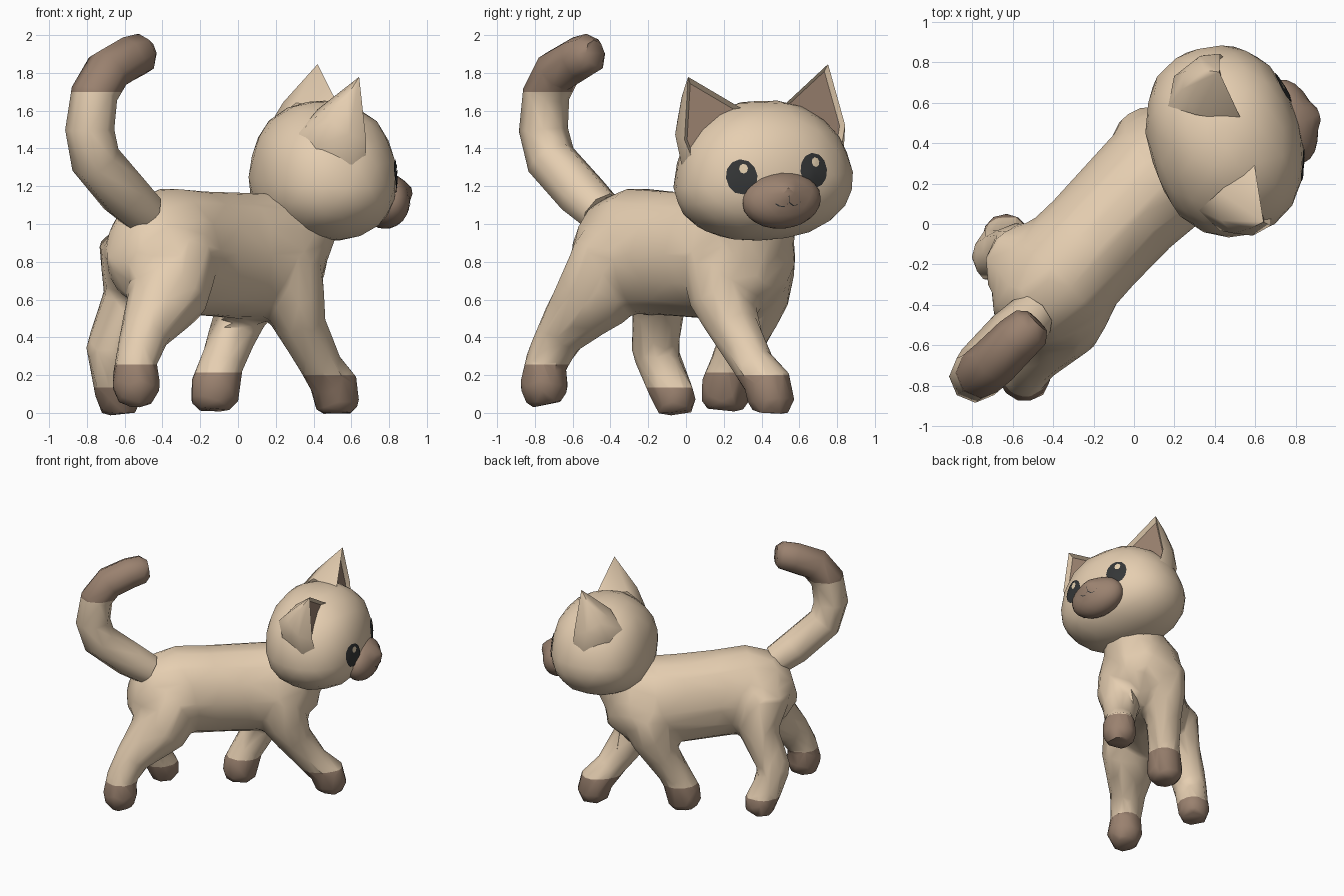
import bpy, bmesh, math, random
from mathutils import Vector, Matrix
from mathutils.bvhtree import BVHTree

if "Cube" in bpy.data.objects:
    bpy.data.objects.remove(bpy.data.objects["Cube"])

random.seed(4)


def material(name, rgb):
    m = bpy.data.materials.new(name)
    m.diffuse_color = (*rgb, 1)
    m.use_nodes = True
    m.node_tree.nodes["Principled BSDF"].inputs["Base Color"].default_value = m.diffuse_color
    return m


TAN = material("tan fur", (0.79, 0.62, 0.44))
BROWN = material("brown fur", (0.325, 0.222, 0.16))
DARK = material("dark eye", (0.035, 0.037, 0.038))
CREAM = material("eye highlight", (0.79, 0.64, 0.44))


def finish(name, bm, mats, angle=40, matrix=None):
    if matrix:
        bm.transform(matrix)
    me = bpy.data.meshes.new(name)
    bm.to_mesh(me)
    bm.free()
    for m in mats:
        me.materials.append(m)
    ob = bpy.data.objects.new(name, me)
    bpy.context.collection.objects.link(ob)
    bpy.ops.object.select_all(action='DESELECT')
    ob.select_set(True)
    bpy.context.view_layer.objects.active = ob
    bpy.ops.object.shade_smooth_by_angle(angle=math.radians(angle))
    return ob


SIDE = Vector((1, -1, 0)).normalized()   # across the body


def tube(bm, rings, sides=10):
    """Closed tube through (x, y, z, half width[, half height]) rings."""
    pts = [Vector(r[:3]) for r in rings]
    loops = []
    for i, r in enumerate(rings):
        t = pts[min(i + 1, len(pts) - 1)] - pts[max(i - 1, 0)]
        up = SIDE.cross(t).normalized()
        side = t.cross(up).normalized()
        loop = []
        for k in range(sides):
            a = 2 * math.pi * k / sides
            loop.append(bm.verts.new(pts[i] + side * r[3] * math.cos(a) + up * r[-1] * math.sin(a)))
        loops.append(loop)
    faces = [bm.faces.new(loops[0]), bm.faces.new(loops[-1][::-1])]
    for a, b in zip(loops, loops[1:]):
        for k in range(sides):
            n = (k + 1) % sides
            faces.append(bm.faces.new((a[k], b[k], b[n], a[n])))
    bmesh.ops.recalc_face_normals(bm, faces=faces)


def colour_split(bm, z, above, near=None):
    """Cut at height z and give one side the second material."""
    def ok(p):
        return near is None or (math.hypot(p.x - near[0], p.y - near[1]) < 0.24 and p.z < 0.5)
    fs = [f for f in bm.faces if ok(f.calc_center_median())]
    geom = set(fs) | {e for f in fs for e in f.edges} | {v for f in fs for v in f.verts}
    bmesh.ops.bisect_plane(bm, geom=list(geom), plane_co=(0, 0, z), plane_no=(0, 0, 1))
    for f in bm.faces:
        c = f.calc_center_median()
        if ok(c) and (c.z > z) == above:
            f.material_index = 1


# Torso, neck and legs, fused into one faceted skin
bm = bmesh.new()
tube(bm, [(-0.61, -0.51, 0.90, 0.13, 0.15), (-0.53, -0.43, 0.87, 0.24, 0.27),
          (-0.38, -0.28, 0.86, 0.30, 0.34), (-0.20, -0.09, 0.845, 0.29, 0.335),
          (-0.02, 0.10, 0.835, 0.295, 0.34), (0.14, 0.25, 0.83, 0.31, 0.34),
          (0.28, 0.38, 0.82, 0.27, 0.28), (0.39, 0.47, 0.82, 0.14, 0.16)], 14)
tube(bm, [(0.20, 0.30, 0.80, 0.26), (0.31, 0.36, 1.0, 0.23), (0.38, 0.39, 1.15, 0.2)])
tube(bm, [(0.20, 0.20, 0.95, 0.10), (0.25, 0.185, 0.78, 0.20), (0.29, 0.19, 0.60, 0.18),
          (0.335, 0.245, 0.46, 0.14), (0.44, 0.36, 0.25, 0.115),
          (0.51, 0.44, 0.15, 0.13), (0.52, 0.45, 0.06, 0.13), (0.52, 0.445, -0.005, 0.10)])
tube(bm, [(0.10, 0.38, 0.95, 0.10), (0.08, 0.40, 0.78, 0.19), (0.04, 0.38, 0.60, 0.17),
          (0.0, 0.34, 0.48, 0.14), (-0.08, 0.25, 0.28, 0.12),
          (-0.12, 0.21, 0.15, 0.135), (-0.125, 0.205, 0.07, 0.135), (-0.125, 0.20, 0.01, 0.10)])
tube(bm, [(-0.32, -0.32, 1.02, 0.12), (-0.32, -0.36, 0.85, 0.24), (-0.37, -0.48, 0.62, 0.22),
          (-0.495, -0.665, 0.42, 0.135),
          (-0.54, -0.74, 0.27, 0.115), (-0.54, -0.75, 0.16, 0.135), (-0.54, -0.75, 0.10, 0.125),
          (-0.54, -0.74, 0.04, 0.09)])
tube(bm, [(-0.48, -0.24, 1.0, 0.10), (-0.53, -0.21, 0.85, 0.22), (-0.57, -0.14, 0.60, 0.15),
          (-0.685, -0.165, 0.33, 0.13),
          (-0.65, -0.10, 0.16, 0.12), (-0.63, -0.06, 0.08, 0.125), (-0.62, -0.05, -0.005, 0.10)])
body = finish("body_and_legs", bm, [TAN, BROWN])
mod = body.modifiers.new("fuse", 'REMESH')
mod.mode, mod.voxel_size = 'VOXEL', 0.03
mod = body.modifiers.new("relax", 'SMOOTH')
mod.factor, mod.iterations = 0.5, 5
mod = body.modifiers.new("facet", 'DECIMATE')
mod.ratio = 0.06
for m in list(body.modifiers):
    if m.name in ("fuse", "relax", "facet"):
        bpy.ops.object.modifier_apply(modifier=m.name)
bm = bmesh.new()
bm.from_mesh(body.data)
for f in bm.faces:
    f.material_index = 0
for x, y, z in ((0.5, 0.43, 0.20), (-0.12, 0.2, 0.215), (-0.54, -0.73, 0.255), (-0.64, -0.08, 0.135)):
    colour_split(bm, z, False, (x, y))
bm.to_mesh(body.data)
bm.free()
bpy.ops.object.shade_smooth_by_angle(angle=math.radians(40))

# Tail with brown end
bm = bmesh.new()
tube(bm, [(-0.50, -0.45, 1.06, 0.12), (-0.60, -0.55, 1.155, 0.135), (-0.755, -0.715, 1.34, 0.135),
          (-0.785, -0.755, 1.50, 0.13), (-0.76, -0.74, 1.69, 0.125), (-0.69, -0.68, 1.81, 0.125),
          (-0.58, -0.57, 1.875, 0.12), (-0.51, -0.51, 1.90, 0.11), (-0.48, -0.48, 1.905, 0.07)], 8)
colour_split(bm, 1.70, True)
finish("tail", bm, [TAN, BROWN], 50)

# Head frame: local x is forward, y is the cat's left
HEAD = (Matrix.Translation((0.45, 0.41, 1.235)) @ Matrix.Rotation(math.radians(16.5), 4, 'Z')
        @ Matrix.Rotation(math.radians(5), 4, 'X'))


def blob(centre, radii, power=2.0, level=2, chin=None, jitter=0.0):
    """Rounded lump; chin is the lower vertical radius."""
    b = bmesh.new()
    bmesh.ops.create_icosphere(b, subdivisions=level, radius=1)
    for v in b.verts:
        n = sum(abs(c) ** power for c in v.co) ** (1 / power)
        p = v.co / n * (1 + random.uniform(-jitter, jitter))
        rz = chin if chin and p.z < 0 else radii[2]
        v.co = Vector(centre) + Vector((p.x * radii[0], p.y * radii[1], p.z * rz))
    return b


# Head, with cheeks wider than the crown
bm = blob((0, 0, 0), (0.375, 0.48, 0.42), 2.25, 3, 0.32, 0.012)
for v in bm.verts:
    v.co.y *= 1 - 0.22 * max(0, v.co.z)
head_tree = BVHTree.FromBMesh(bm)
finish("head", bm, [TAN], 25, HEAD)

# Muzzle, tapering up to the nose
bm = blob((0.34, -0.01, -0.11), (0.125, 0.215, 0.15), 2.0, 3)
for v in bm.verts:
    d = math.hypot(v.co.y + 0.01, v.co.z + 0.055)
    if v.co.x > 0.4:
        v.co.x += 0.04 * max(0, 1 - d / 0.09)
muzzle_tree = BVHTree.FromBMesh(bm)
finish("muzzle", bm, [BROWN], 30, HEAD)


def project(tree, y, z, lift):
    hit = tree.ray_cast(Vector((2, y, z)), Vector((-1, 0, 0)))
    return hit[0] + hit[1] * lift


def plate(name, mat, y, z, ry, rz, lift, sides=12):
    """Thin oval laid on the face."""
    b = bmesh.new()
    prev, centre = None, b.verts.new(project(head_tree, y, z, lift))
    for s in (0.33, 0.67, 1.0):
        ring = []
        for k in range(sides):
            a = 2 * math.pi * k / sides
            ring.append(b.verts.new(project(head_tree, y + ry * s * math.cos(a),
                                            z + rz * s * math.sin(a), lift)))
        for k in range(sides):
            n = (k + 1) % sides
            b.faces.new((prev[k], ring[k], ring[n], prev[n]) if prev else (centre, ring[k], ring[n]))
        prev = ring
    finish(name, b, [mat], matrix=HEAD)


# Mouth: two thin curved strips under the nose
bm = bmesh.new()
for s in (-1, 1):
    line = [(0, -0.085), (0, -0.12), (0.025, -0.14), (0.05, -0.135), (0.07, -0.12)]
    rows = [[bm.verts.new(project(muzzle_tree, s * y + dy - 0.01, z + dz, 0.004))
             for dy, dz in ((-0.002, -0.002), (0.002, 0.002))] for y, z in line]
    for a, b in zip(rows, rows[1:]):
        bm.faces.new((a[0], a[1], b[1], b[0]))
finish("mouth", bm, [DARK], matrix=HEAD)

for s, label in ((-1, "right"), (1, "left")):
    # Eye and its highlight
    plate("eye_" + label, DARK, s * 0.195 - 0.02, 0.033, 0.078, 0.092, 0.006)
    plate("eye_highlight_" + label, CREAM, s * 0.195 - 0.008, 0.075, 0.022, 0.026, 0.009, 8)

    # Ear: rounded hull with a hollowed brown front
    bm = bmesh.new()
    front = [(0.07, 0.388, 0.58), (0.11, 0.10, 0.375), (0.115, 0.40, 0.10), (0.10, 0.445, 0.25)]
    back = [(0.0, 0.41, 0.48), (-0.02, 0.33, 0.48), (-0.09, 0.42, 0.35), (-0.13, 0.34, 0.38),
            (-0.15, 0.40, 0.22), (-0.22, 0.27, 0.27), (-0.10, 0.20, 0.39), (-0.18, 0.32, 0.12),
            (0.0, 0.465, 0.28), (0.02, 0.45, 0.12)]
    for x, y, z in front + back:
        bm.verts.new((x, y * s, z))
    bmesh.ops.convex_hull(bm, input=bm.verts[:])
    bmesh.ops.recalc_face_normals(bm, faces=bm.faces[:])
    opening = [f for f in bm.faces if f.normal.x > 0.75]
    bmesh.ops.inset_region(bm, faces=opening, thickness=0.02, depth=-0.03, use_even_offset=True)
    for f in opening:
        f.material_index = 1
    finish("ear_" + label, bm, [TAN, BROWN], 50, HEAD)
